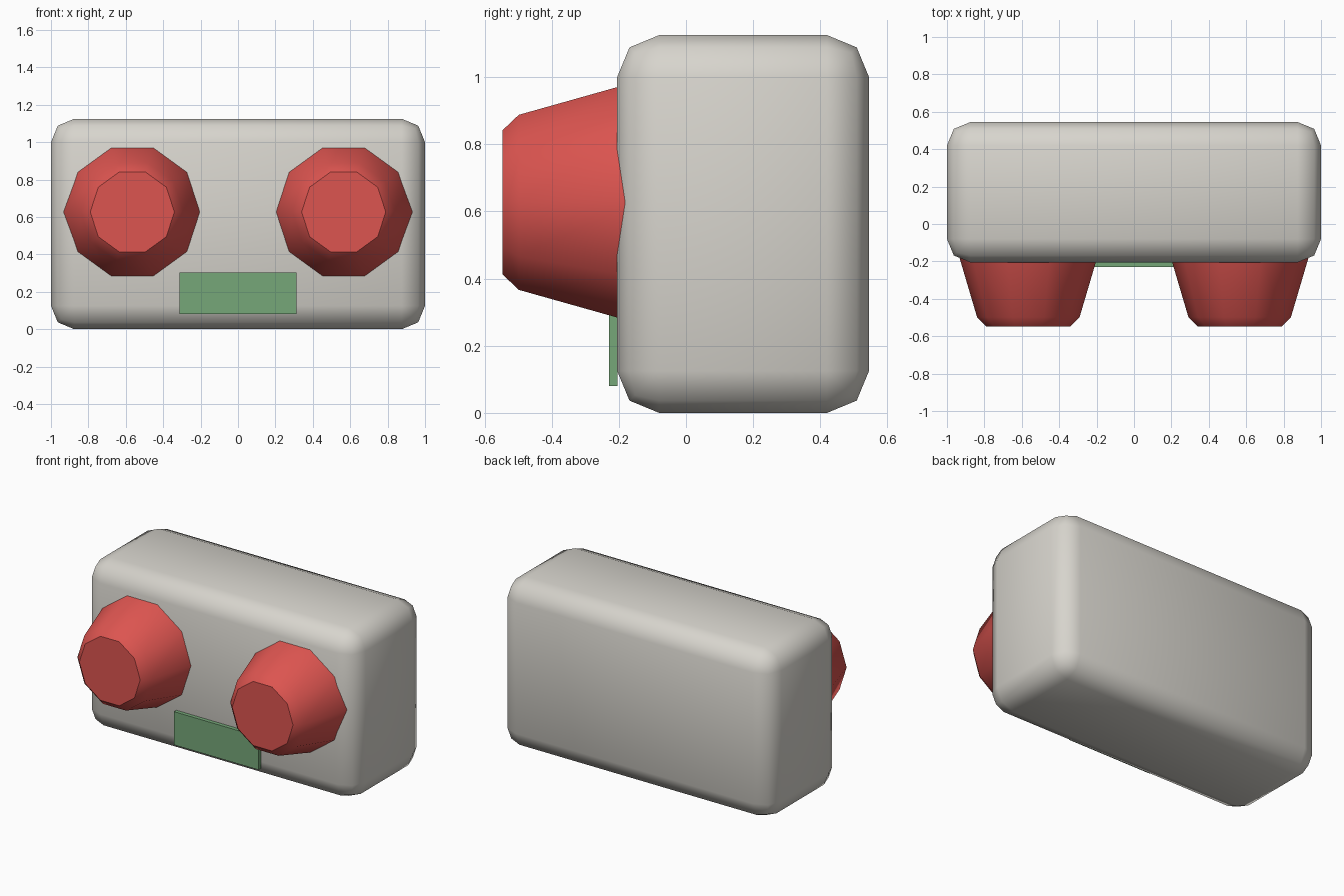
import bpy, bmesh, math
from mathutils import Vector

cube = bpy.data.objects.get("Cube")
if cube:
    bpy.data.objects.remove(cube, do_unlink=True)


def material(name, rgb):
    m = bpy.data.materials.new(name)
    m.use_nodes = True
    m.diffuse_color = (*rgb, 1)
    m.node_tree.nodes["Principled BSDF"].inputs["Base Color"].default_value = (*rgb, 1)
    return m


warm_grey = material("warm grey", (0.68, 0.66, 0.61))
red = material("red", (0.72, 0.09, 0.08))
green = material("green", (0.18, 0.39, 0.19))


def make_object(name, bm, mat, smooth_angle=None):
    bmesh.ops.recalc_face_normals(bm, faces=bm.faces)
    mesh = bpy.data.meshes.new(name)
    bm.to_mesh(mesh)
    bm.free()
    mesh.materials.append(mat)
    obj = bpy.data.objects.new(name, mesh)
    bpy.context.collection.objects.link(obj)
    if smooth_angle:
        bpy.ops.object.select_all(action="DESELECT")
        obj.select_set(True)
        bpy.context.view_layer.objects.active = obj
        bpy.ops.object.shade_smooth_by_angle(angle=math.radians(smooth_angle))
    return obj


def box(low, high, bevel=0):
    low, high = Vector(low), Vector(high)
    bm = bmesh.new()
    bmesh.ops.create_cube(bm, size=1)
    bmesh.ops.scale(bm, vec=high - low, verts=bm.verts)
    bmesh.ops.translate(bm, vec=(low + high) / 2, verts=bm.verts)
    if bevel:
        bmesh.ops.bevel(bm, geom=bm.edges[:], offset=bevel, segments=2,
                        profile=0.5, affect="EDGES")
    return bm


def lathe(x, z, profile, sides=10):
    """Rings of (y, radius) around a front-to-back axis, capped at both ends."""
    bm = bmesh.new()
    angles = [math.tau * i / sides for i in range(sides)]
    rings = [[bm.verts.new((x + r * math.cos(a), y, z + r * math.sin(a)))
              for a in angles] for y, r in profile]
    for a, b in zip(rings, rings[1:]):
        for i in range(sides):
            j = (i + 1) % sides
            bm.faces.new((a[i], a[j], b[j], b[i]))
    bm.faces.new(rings[0])
    bm.faces.new(rings[-1])
    return bm


# Rounded main housing
make_object("body", box((-1, -0.205, 0), (1, 0.545, 1.125), 0.125), warm_grey, 60)

# Tapered ten-sided lamps with a chamfered front rim
lamp_profile = [(-0.547, 0.225), (-0.498, 0.274), (-0.15, 0.377)]
for side, x in (("left", 0.565), ("right", -0.565)):
    make_object(side + "_lamp", lathe(x, 0.627, lamp_profile), red, 40)

# Thin plate low on the front
make_object("front_plate", box((-0.313, -0.23, 0.08), (0.313, -0.204, 0.302)), green)
